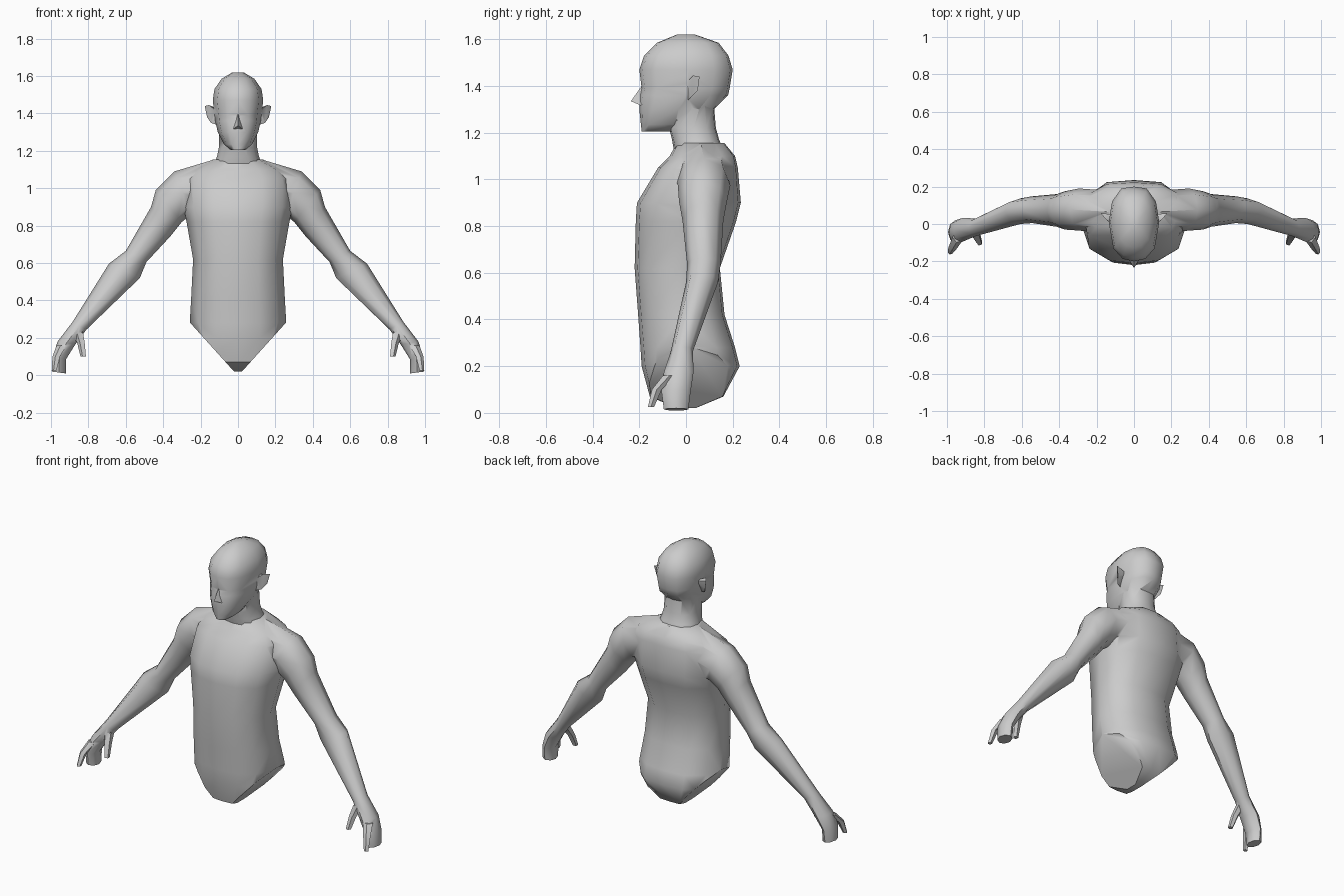
import bpy, bmesh, math
from mathutils import Vector

if "Cube" in bpy.data.objects:
    bpy.data.objects.remove(bpy.data.objects["Cube"])


def make(name, bm):
    bmesh.ops.recalc_face_normals(bm, faces=bm.faces[:])
    me = bpy.data.meshes.new(name)
    bm.to_mesh(me)
    bm.free()
    ob = bpy.data.objects.new(name, me)
    bpy.context.collection.objects.link(ob)
    return ob


def loft(rings):
    bm = bmesh.new()
    vs = [[bm.verts.new(p) for p in r] for r in rings]
    n = len(vs[0])
    for a, b in zip(vs, vs[1:]):
        for i in range(n):
            j = (i + 1) % n
            bm.faces.new((a[i], a[j], b[j], b[i]))
    bm.faces.new(vs[0])
    bm.faces.new(vs[-1])
    return bm


HALF = [(0, -1), (.45, -.93), (.82, -.65), (1, .05), (.87, .6), (.5, .95), (0, 1)]
SECTION = HALF + [(-u, v) for u, v in HALF[-2:0:-1]]


def body_ring(z, w, f, b):
    c, d = (f + b) / 2, (b - f) / 2
    return [(u * w, c + v * d, z) for u, v in SECTION]


def limb_ring(s, tx, tz, bx, bz, f, b):
    pts = []
    for k in range(8):
        a = math.tau * k / 8
        ca, sa = math.cos(a) / 2, math.sin(a) / 2
        pts.append((s * ((tx + bx) / 2 + (tx - bx) * ca),
                    (f + b) / 2 + (b - f) * sa,
                    (tz + bz) / 2 + (tz - bz) * ca))
    return pts


def finger(name, s, stations):
    """Five-sided tapered finger along (x, y, z, radius) stations."""
    rings = []
    for x, y, z, r in stations:
        rings.append([(s * (x + r * math.cos(math.tau * k / 5)),
                       y + r * math.sin(math.tau * k / 5), z) for k in range(5)])
    return make(name, loft(rings))


def hull(name, pts, s=1):
    bm = bmesh.new()
    for x, y, z in pts:
        bm.verts.new((s * x, y, z))
    bmesh.ops.convex_hull(bm, input=bm.verts[:])
    return make(name, bm)


def union(base, parts):
    for p in parts:
        m = base.modifiers.new("join", 'BOOLEAN')
        m.operation, m.solver, m.object = 'UNION', 'EXACT', p
        bpy.context.view_layer.objects.active = base
        bpy.ops.object.modifier_apply(modifier=m.name)
        bpy.data.objects.remove(p, do_unlink=True)


def smooth(ob, deg):
    bpy.ops.object.select_all(action='DESELECT')
    ob.select_set(True)
    bpy.context.view_layer.objects.active = ob
    bpy.ops.object.shade_smooth_by_angle(angle=math.radians(deg))


# torso: horizontal sections (z, half width, front y, back y)
bm = loft([body_ring(*r) for r in [
    (.02, .06, -.04, .04), (.07, .26, -.155, .16), (.20, .26, -.19, .23),
    (.28, .258, -.195, .21), (.42, .25, -.205, .165), (.62, .24, -.22, .145),
    (.82, .275, -.215, .215), (.90, .29, -.21, .235), (1.05, .29, -.12, .222),
    (1.10, .25, -.07, .21), (1.155, .13, -.04, .165)]])
# flat slanted hip cuts
for s in (1, -1):
    cut = bmesh.ops.bisect_plane(
        bm, geom=bm.verts[:] + bm.edges[:] + bm.faces[:], dist=1e-5,
        plane_co=(s * .03, 0, .03), plane_no=(s * .25, 0, -.225), clear_outer=True)
    edges = [e for e in cut['geom_cut'] if isinstance(e, bmesh.types.BMEdge)]
    bmesh.ops.holes_fill(bm, edges=edges, sides=0)
torso = make("torso_and_arms", bm)

# arms and hands: (top x, z, bottom x, z, front y, back y)
ARM = [(.14, 1.15, .16, .88, -.05, .18), (.34, 1.09, .25, .86, -.035, .19),
       (.44, .99, .30, .82, -.03, .175), (.465, .90, .36, .745, -.015, .16),
       (.60, .665, .49, .605, .005, .148), (.69, .597, .525, .52, 0, .137),
       (.885, .285, .81, .245, -.065, .03), (.965, .18, .87, .165, -.095, .032),
       (.99, .10, .92, .085, -.105, .02), (.995, .02, .92, .01, -.095, .01)]
parts = []
for s in (1, -1):
    parts.append(make("arm", loft([limb_ring(s, *r) for r in ARM])))
    parts.append(finger("thumb", s, [(.853, -.04, .23, .03), (.837, -.075, .17, .022),
                                     (.826, -.10, .10, .016)]))
    parts.append(finger("index_finger", s, [(.94, -.07, .16, .03), (.97, -.125, .10, .022),
                                            (.982, -.15, .025, .014)]))
union(torso, parts)

# head
head = make("head_and_neck", loft([body_ring(*r) for r in [
    (1.205, .04, -.19, -.06), (1.235, .075, -.193, .0), (1.30, .108, -.2, .12),
    (1.36, .122, -.198, .18), (1.39, .125, -.19, .187), (1.47, .135, -.2, .2),
    (1.53, .126, -.18, .182), (1.585, .088, -.125, .14), (1.62, .03, -.04, .04)]]))
# neck
parts = [make("neck", loft([body_ring(*r) for r in [
    (1.06, .15, -.03, .17), (1.115, .135, -.05, .165), (1.17, .112, -.06, .142),
    (1.22, .102, -.072, .128), (1.34, .10, -.075, .118)]]))]
# nose
parts.append(hull("nose", [(0, -.236, 1.335), (.028, -.19, 1.315), (-.028, -.19, 1.315),
                           (0, -.19, 1.40), (0, -.15, 1.36)]))
# ears
for s in (1, -1):
    parts.append(hull("ear", [(.10, .0, 1.36), (.10, .05, 1.42), (.115, .01, 1.34),
                              (.145, .02, 1.35), (.165, .05, 1.38), (.178, .058, 1.44),
                              (.155, .03, 1.445), (.125, .005, 1.42)], s))
union(head, parts)

smooth(torso, 48)
smooth(head, 48)
